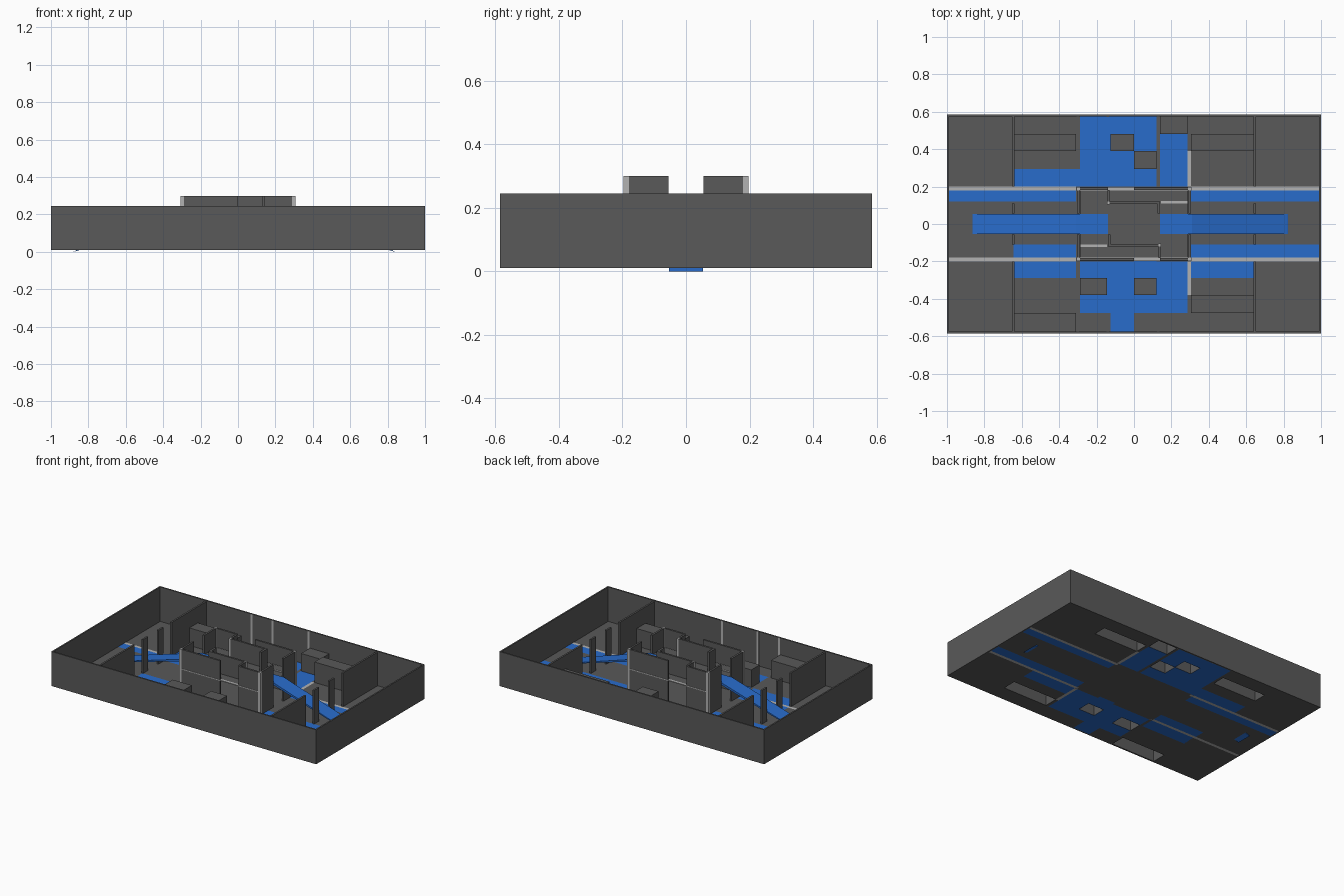
import bpy, bmesh

if "Cube" in bpy.data.objects:
    bpy.data.objects.remove(bpy.data.objects["Cube"])


def material(name, rgb):
    m = bpy.data.materials.new(name)
    m.diffuse_color = (*rgb, 1)
    m.use_nodes = True
    m.node_tree.nodes["Principled BSDF"].inputs["Base Color"].default_value = m.diffuse_color
    return m


DARK = material("dark_grey", (0.1, 0.1, 0.1))
BLUE = material("blue", (0.022, 0.15, 0.6))
LIGHT = material("light_grey", (0.45, 0.45, 0.45))
F, U, TOP, WALL = 0.01, 0.17, 0.3, 0.245   # floor, upper deck, tower top, arena wall top


def finish(bm, name, mat):
    me = bpy.data.meshes.new(name)
    bm.to_mesh(me)
    bm.free()
    me.materials.append(mat)
    ob = bpy.data.objects.new(name, me)
    bpy.context.collection.objects.link(ob)
    return ob


def box(name, x0, x1, y0, y1, z0, z1, mat=DARK, open_bottom=False):
    bm = bmesh.new()
    bmesh.ops.create_cube(bm, size=1)
    for v in bm.verts:
        v.co.x = x1 if v.co.x > 0 else x0
        v.co.y = y1 if v.co.y > 0 else y0
        v.co.z = z1 if v.co.z > 0 else z0
    if open_bottom:
        bm.normal_update()
        bmesh.ops.delete(bm, geom=[f for f in bm.faces if f.normal.z < -0.9], context='FACES_ONLY')
    return finish(bm, name, mat)


# crates: x0, x1, y0, y1, top
crates = [(-.645, -.31, .39, .48, .13), (.305, .638, .39, .48, .15),
          (.14, .285, .48, .575, .13), (-.125, 0, .39, .48, .13),
          (0, .12, .295, .39, .13), (-.645, -.31, -.575, -.475, .13),
          (.305, .638, -.475, -.38, .13), (-.29, -.145, -.38, -.29, .13),
          (0, .12, -.38, -.29, .13)]
for i, (a, b, c, d, h) in enumerate(crates):
    box(f"crate_{i}", a, b, c, d, F, h, DARK, True)

# floor sheet split into dark, blue and light tiles, with holes under the crates
blue = [(-.645, .12, .2, .295), (-.29, .12, .295, .575), (.14, .285, .2, .48),
        (-.99, -.31, .12, .18), (.305, .99, .12, .18),
        (-.645, -.31, -.29, -.2), (-.645, -.31, -.18, -.11),
        (.305, .638, -.29, -.2), (.305, .99, -.18, -.11),
        (-.29, .285, -.475, -.2), (0, .12, -.2, -.18), (-.125, 0, -.575, -.475)]
light = [(-.99, -.31, .18, .2), (.305, .99, .18, .2), (-.99, -.31, -.2, -.18),
         (.305, .99, -.2, -.18), (.285, .305, .2, .39), (.285, .305, -.38, -.2)]
holes = [c[:4] for c in crates]
rects = blue + light + holes
xs = sorted({-1, 1} | {v for r in rects for v in r[:2]})
ys = sorted({-.585, .585} | {v for r in rects for v in r[2:]})


def inside(group, x, y):
    return any(a < x < b and c < y < d for a, b, c, d in group)


tiles = {"dark_floor": (bmesh.new(), DARK), "blue_floor": (bmesh.new(), BLUE),
         "light_floor": (bmesh.new(), LIGHT)}
for x0, x1 in zip(xs, xs[1:]):
    for y0, y1 in zip(ys, ys[1:]):
        x, y = (x0 + x1) / 2, (y0 + y1) / 2
        if inside(holes, x, y):
            continue
        key = ("light_floor" if inside(light, x, y) else
               "blue_floor" if inside(blue, x, y) else "dark_floor")
        bm = tiles[key][0]
        bm.faces.new([bm.verts.new((p, q, F)) for p, q in
                      ((x0, y0), (x1, y0), (x1, y1), (x0, y1))])
for name, (bm, mat) in tiles.items():
    bmesh.ops.remove_doubles(bm, verts=bm.verts, dist=1e-5)
    finish(bm, name, mat)

# arena outer walls
T = .01
for s, n in ((-1, "front"), (1, "back")):
    y = sorted((s * .585, s * (.585 - T)))
    box(f"{n}_arena_wall", -1, 1, *y, F, WALL)
    for x in (-.30, -.14, .13):       # light strips on the inner face
        yy = sorted((s * .575, s * .573))
        box(f"{n}_wall_strip", -s * x - .007 if s < 0 else x - .007,
            -s * x + .007 if s < 0 else x + .007, *yy, F, WALL, LIGHT)
for s, n in ((-1, "left"), (1, "right")):
    x = sorted((s, s * (1 - T)))
    box(f"{n}_arena_wall", *x, -.575, .575, F, WALL)
    # room dividers and doorway pillars
    x = sorted((s * .64, s * .652))
    for t in (-1, 1):
        box(f"{n}_divider", *x, *sorted((t * .2, t * .575)), F, .24)
        box(f"{n}_pillar", *x, *sorted((t * .055, t * .11)), F, .24)

# upper deck of the tower with a light edge band
box("upper_deck", -.29, .29, -.18, .18, U - .008, U)
for s in (-1, 1):
    box("deck_edge", -.308, .308, *sorted((s * .18, s * .197)), U - .006, U, LIGHT)
    box("deck_strip", *sorted((s * .145, s * .285)), *sorted((s * .11, s * .123)), U, U + .004, LIGHT)

# tower walls, second half is the first turned 180 degrees
for s in (-1, 1):
    def part(name, x0, x1, y0, y1, z0, z1, mat=DARK):
        box(name, *sorted((s * x0, s * x1)), *sorted((s * y0, s * y1)), z0, z1, mat)
    part("tower_long_wall", 0, .29, .182, .195, F, TOP)
    part("tower_short_wall", -.29, -.14, .182, .195, F, TOP)
    part("tower_inner_wall", -.13, .125, .107, .12, U, TOP)
    part("tower_cross_wall", .125, .14, .055, .12, U, TOP)
    part("tower_partition", -.143, -.13, .12, .182, U, TOP)
    part("tower_post", -.145, -.13, .105, .12, U, TOP, LIGHT)
    for x in (.305, -.305):
        for y in (.055, -.055):
            if y > 0:
                e = .292 if x > 0 else -.292
                part("tower_end_wall", x, e, y, .18, F, TOP)
                part("tower_corner_post", x * 1.01, x * .95, .18, .197, F, TOP, LIGHT)

# blue ramps: sloped run plus level landing
for n, s, end in (("left", -1, .88), ("right", 1, .84)):
    bm = bmesh.new()
    prof = [(end, 0), (.31, U - .01), (.14, U - .004), (.14, U + .006), (.31, U + .006), (end - .02, .012)]
    f = bm.faces.new([bm.verts.new((s * x, -.053, z)) for x, z in prof])
    ext = bmesh.ops.extrude_face_region(bm, geom=[f])
    for v in ext["geom"]:
        if isinstance(v, bmesh.types.BMVert):
            v.co.y = .053
    bmesh.ops.recalc_face_normals(bm, faces=bm.faces)
    finish(bm, f"{n}_ramp", BLUE)
